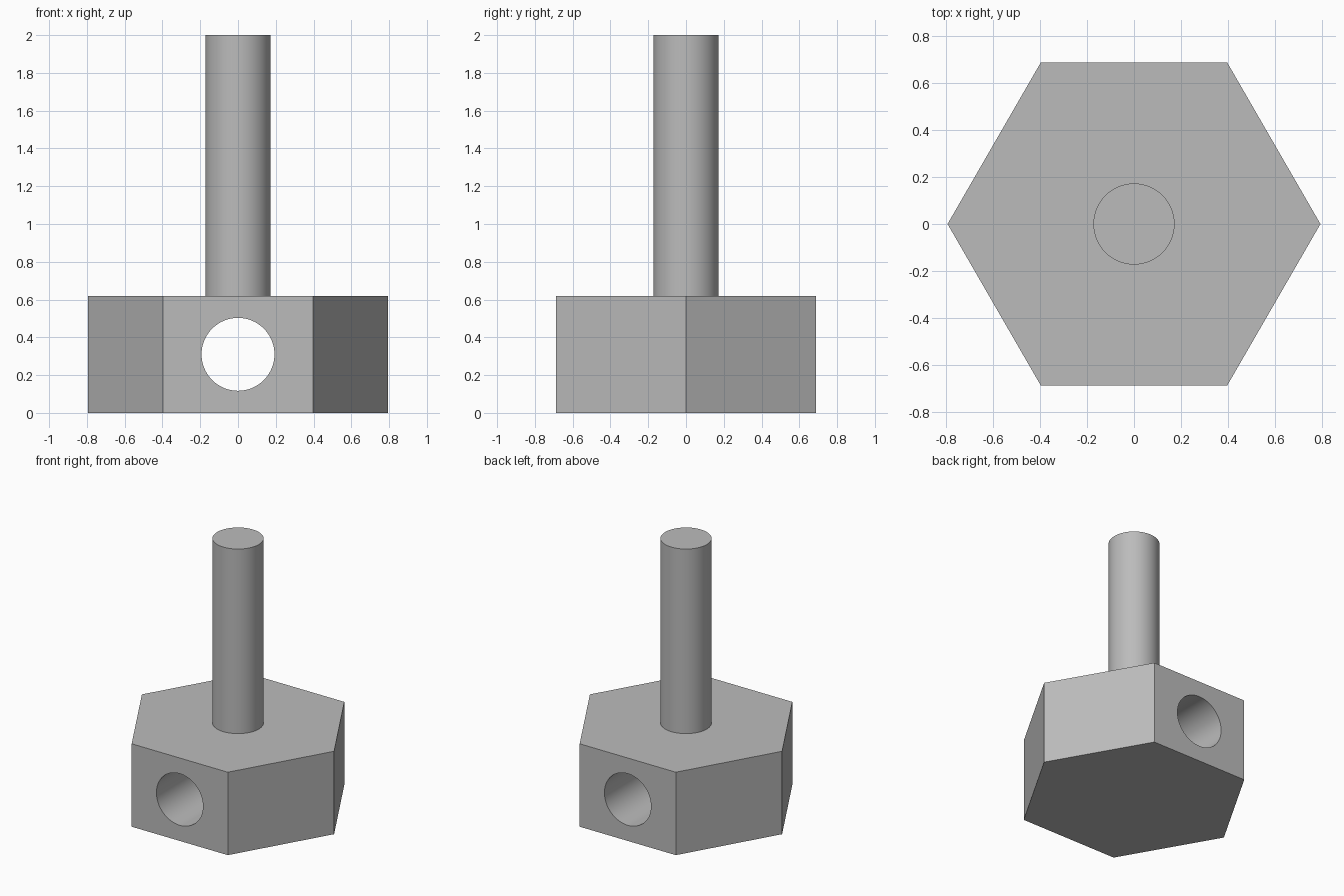
import bpy
import math

cube = bpy.data.objects.get("Cube")
if cube:
    bpy.data.objects.remove(cube, do_unlink=True)

HEX_RADIUS = 0.795
HEAD_HEIGHT = 0.62
SHAFT_RADIUS = 0.173
HOLE_RADIUS = 0.193
TOTAL_HEIGHT = 2.0

grey = bpy.data.materials.new("plain grey")
grey.use_nodes = True
colour = (0.5, 0.5, 0.5, 1)
grey.diffuse_color = colour
grey.node_tree.nodes["Principled BSDF"].inputs["Base Color"].default_value = colour


def prism(name, sides, radius, depth, location, rotation=(0, 0, 0)):
    bpy.ops.mesh.primitive_cylinder_add(
        vertices=sides, radius=radius, depth=depth,
        location=location, rotation=rotation)
    obj = bpy.context.object
    obj.name = name
    obj.data.materials.append(grey)
    return obj


def smooth(obj):
    bpy.ops.object.select_all(action="DESELECT")
    obj.select_set(True)
    bpy.context.view_layer.objects.active = obj
    bpy.ops.object.shade_smooth_by_angle(angle=math.radians(30))


# Hexagonal head with corners on the x axis
head = prism("hex_head", 6, HEX_RADIUS, HEAD_HEIGHT,
             (0, 0, HEAD_HEIGHT / 2), (0, 0, math.radians(30)))

# Cross hole bored from front to back
cutter = prism("hole_cutter", 64, HOLE_RADIUS, 2,
               (0, 0, HEAD_HEIGHT / 2), (math.radians(90), 0, 0))
cutter.hide_render = True
bore = head.modifiers.new("cross_hole", "BOOLEAN")
bore.operation = "DIFFERENCE"
bore.solver = "EXACT"
bore.object = cutter
bpy.context.view_layer.objects.active = head
bpy.ops.object.modifier_apply(modifier=bore.name)
bpy.data.objects.remove(cutter, do_unlink=True)
smooth(head)

# Round shaft standing on the head
shaft = prism("shaft", 64, SHAFT_RADIUS, TOTAL_HEIGHT - HEAD_HEIGHT,
              (0, 0, (TOTAL_HEIGHT + HEAD_HEIGHT) / 2))
smooth(shaft)
